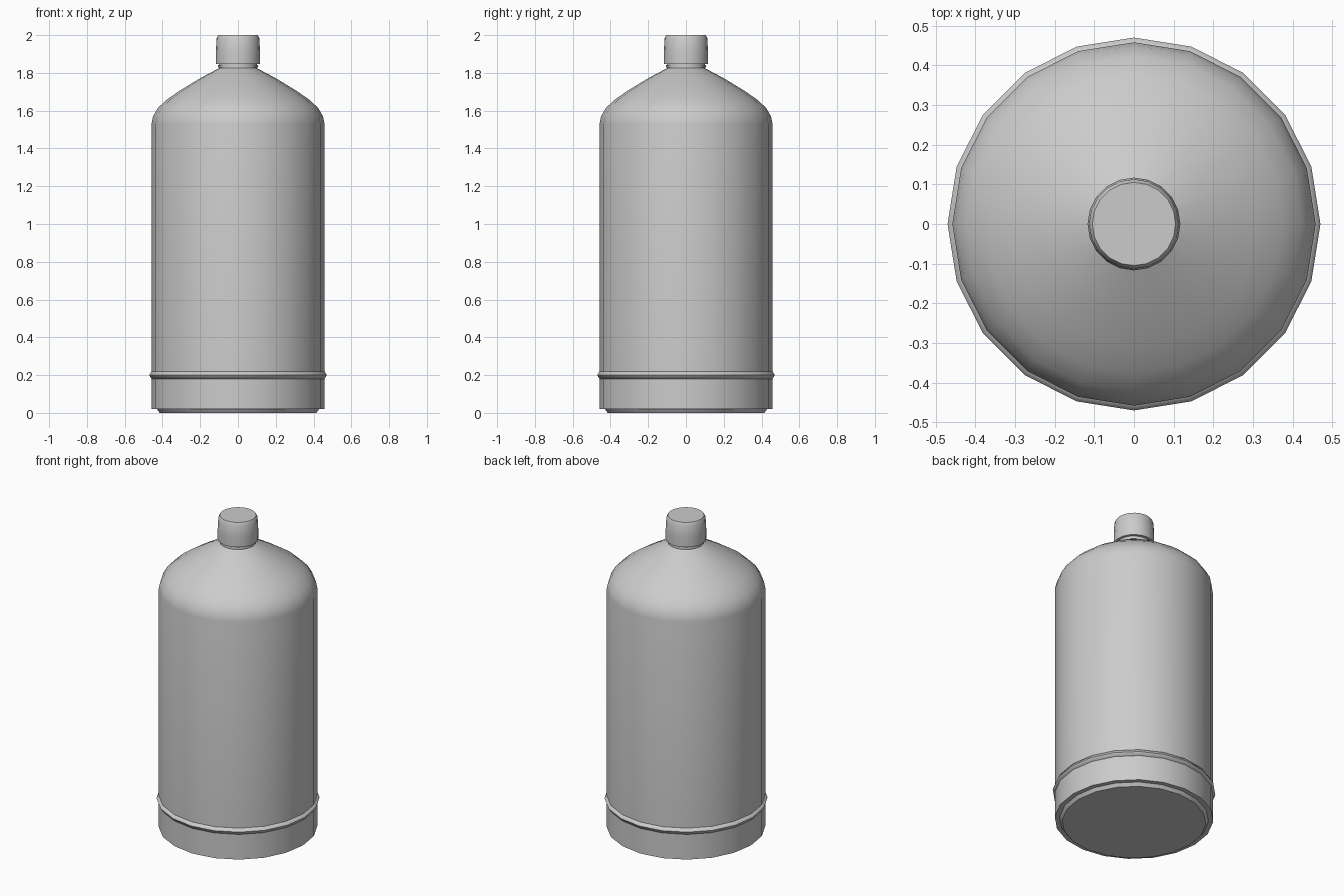
import bpy
import bmesh
from math import cos, sin, pi, radians

if "Cube" in bpy.data.objects:
    bpy.data.objects.remove(bpy.data.objects["Cube"], do_unlink=True)

SIDES = 20

grey = bpy.data.materials.new("light_grey")
grey.use_nodes = True
colour = (0.6, 0.6, 0.6, 1)
grey.diffuse_color = colour
grey.node_tree.nodes["Principled BSDF"].inputs["Base Color"].default_value = colour


def lathe(name, profile, closed=False, angle=40):
    """Revolve (radius, height) points about z; ends are capped unless closed."""
    bm = bmesh.new()
    rings = [[bm.verts.new((r * cos(2 * pi * i / SIDES), r * sin(2 * pi * i / SIDES), z))
              for i in range(SIDES)] for r, z in profile]
    pairs = list(zip(rings, rings[1:]))
    if closed:
        pairs.append((rings[-1], rings[0]))
    else:
        bm.faces.new(rings[0][::-1])
        bm.faces.new(rings[-1])
    for low, high in pairs:
        for i in range(SIDES):
            j = (i + 1) % SIDES
            bm.faces.new((low[i], low[j], high[j], high[i]))
    bmesh.ops.recalc_face_normals(bm, faces=bm.faces)
    mesh = bpy.data.meshes.new(name)
    bm.to_mesh(mesh)
    bm.free()
    mesh.materials.append(grey)
    obj = bpy.data.objects.new(name, mesh)
    bpy.context.collection.objects.link(obj)
    bpy.ops.object.select_all(action='DESELECT')
    obj.select_set(True)
    bpy.context.view_layer.objects.active = obj
    bpy.ops.object.shade_smooth_by_angle(angle=radians(angle))
    return obj


# Bottle with recessed foot, straight wall, rounded shoulder and short neck
lathe("bottle_body", [
    (0.415, 0), (0.43, 0.02), (0.458, 0.02), (0.458, 0.19), (0.458, 1.53),
    (0.45, 1.57), (0.424, 1.615), (0.375, 1.66), (0.31, 1.705),
    (0.2, 1.772), (0.1, 1.825), (0.1, 1.86)])

# Raised band near the base
lathe("base_band", [(0.45, 0.18), (0.458, 0.18), (0.47, 0.2), (0.458, 0.22), (0.45, 0.22)],
      closed=True, angle=60)

# Collar under the cap
lathe("neck_collar", [(0.105, 1.828), (0.105, 1.842)])

# Screw cap with a softened top edge
lathe("cap", [(0.117, 1.848), (0.117, 1.91), (0.113, 1.985), (0.105, 2.0)])
